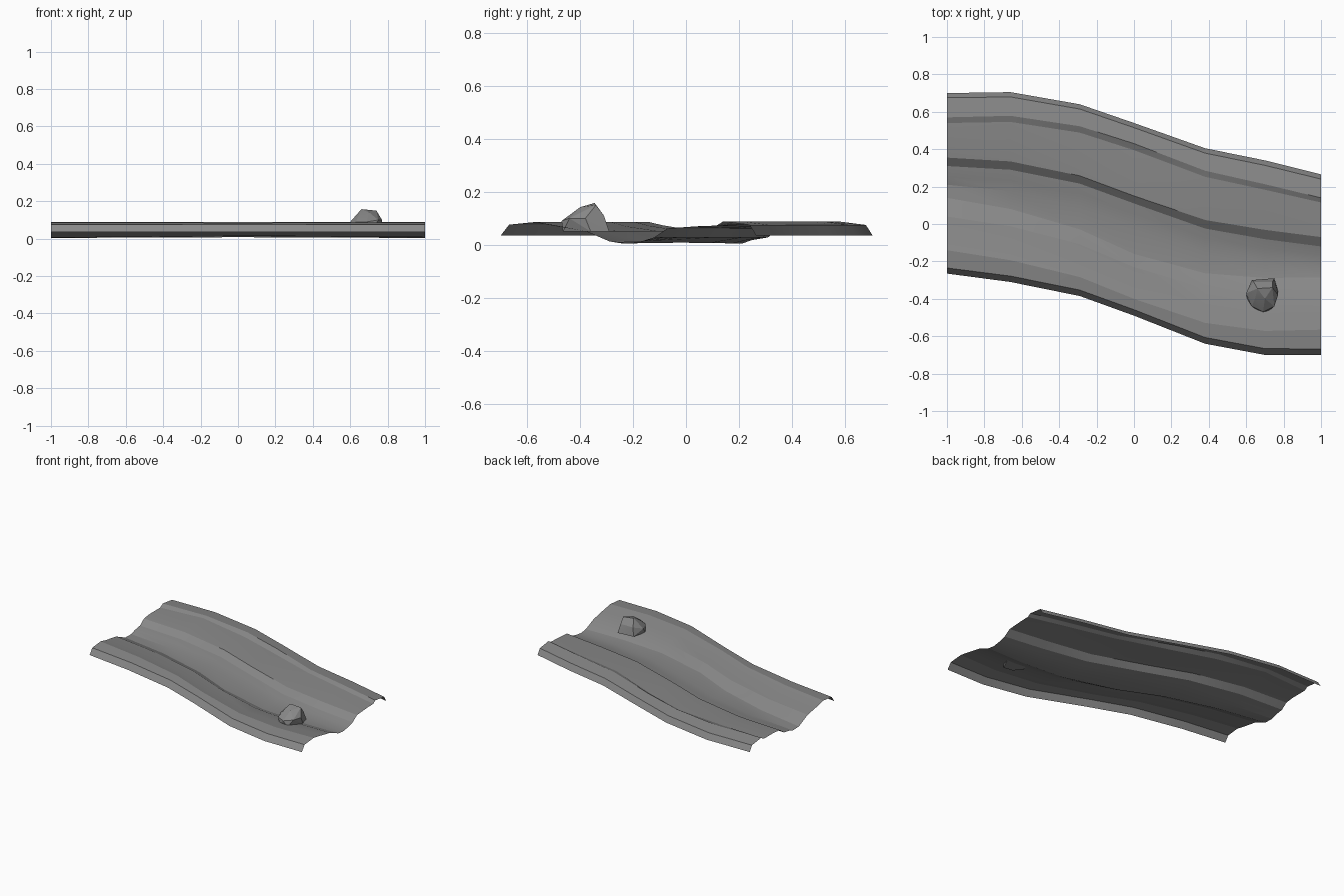
import bpy, bmesh, math
from mathutils import Vector

cube = bpy.data.objects.get("Cube")
if cube:
    bpy.data.objects.remove(cube, do_unlink=True)

grey = bpy.data.materials.new("stone grey")
grey.use_nodes = True
colour = (0.25, 0.25, 0.25, 1)
grey.diffuse_color = colour
grey.node_tree.nodes["Principled BSDF"].inputs["Base Color"].default_value = colour


def make_object(name, bm, angle):
    mesh = bpy.data.meshes.new(name)
    bm.to_mesh(mesh)
    bm.free()
    mesh.materials.append(grey)
    obj = bpy.data.objects.new(name, mesh)
    bpy.context.collection.objects.link(obj)
    bpy.ops.object.select_all(action="DESELECT")
    obj.select_set(True)
    bpy.context.view_layer.objects.active = obj
    bpy.ops.object.shade_smooth_by_angle(angle=math.radians(angle))
    return obj


# Cross-sections at the two ends and the middle: distance from back bank, height
left_end = [(0, .035), (.025, .075), (.13, .088), (.16, .088), (.28, .074),
            (.345, .062), (.39, .028), (.45, .018), (.49, .004), (.56, .006),
            (.66, .052), (.79, .074), (.84, .086), (.935, .076), (.965, .035)]
middle = [(0, .035), (.025, .075), (.11, .088), (.145, .088), (.3, .072),
          (.39, .062), (.43, .028), (.48, .02), (.56, .008), (.7, .014),
          (.77, .052), (.88, .068), (.94, .085), (.998, .076), (1.03, .035)]
right_end = [(0, .035), (.025, .075), (.125, .088), (.15, .088), (.22, .074),
             (.335, .062), (.385, .028), (.43, .014), (.5, .004), (.55, .012),
             (.64, .05), (.74, .07), (.83, .086), (.933, .076), (.965, .035)]
LEDGE, LAST_BACK = 3, 4

# Winding course: x, back bank y, front bank y, drop of the upper ledge
course = [(-1, .7, -.265, .018), (-.66, .705, -.31, .006),
          (-.29, .64, -.385, .02), (0, .54, -.49, .02),
          (.38, .405, -.64, .008), (.7, .34, -.7, .013), (1, .265, -.7, .016)]

# Channel bed, an open sheet swept along the course
bm = bmesh.new()
rows = []
for x, back, front, drop in course:
    end = left_end if x < 0 else right_end
    section = [Vector(m).lerp(Vector(e), abs(x)) for m, e in zip(middle, end)]
    row = []
    for i, (d, z) in enumerate(section):
        if i in (LEDGE, LAST_BACK):
            z -= drop if i == LEDGE else drop / 4
        y = back - d * (back - front) / section[-1][0]
        row.append(bm.verts.new((x, y, z)))
    rows.append(row)
for a, b in zip(rows, rows[1:]):
    for i in range(len(a) - 1):
        bm.faces.new((a[i], a[i + 1], b[i + 1], b[i]))
make_object("channel_bed", bm, 15)

# Boulder: faceted hull of a base, a girdle and a sloping crown
base = [(.605, -.4), (.63, -.3), (.75, -.29), (.77, -.36), (.72, -.465), (.65, -.455)]
girdle = [(.6, -.37, .09), (.64, -.31, .11), (.74, -.31, .11), (.77, -.38, .1),
          (.75, -.44, .1), (.69, -.47, .09), (.63, -.44, .09)]
crown = [(.66, -.345, .158), (.74, -.34, .15), (.7, -.4, .142), (.65, -.39, .135)]
bm = bmesh.new()
for point in [(x, y, .05) for x, y in base] + girdle + crown:
    bm.verts.new(point)
bmesh.ops.convex_hull(bm, input=bm.verts)
make_object("boulder", bm, 12)
